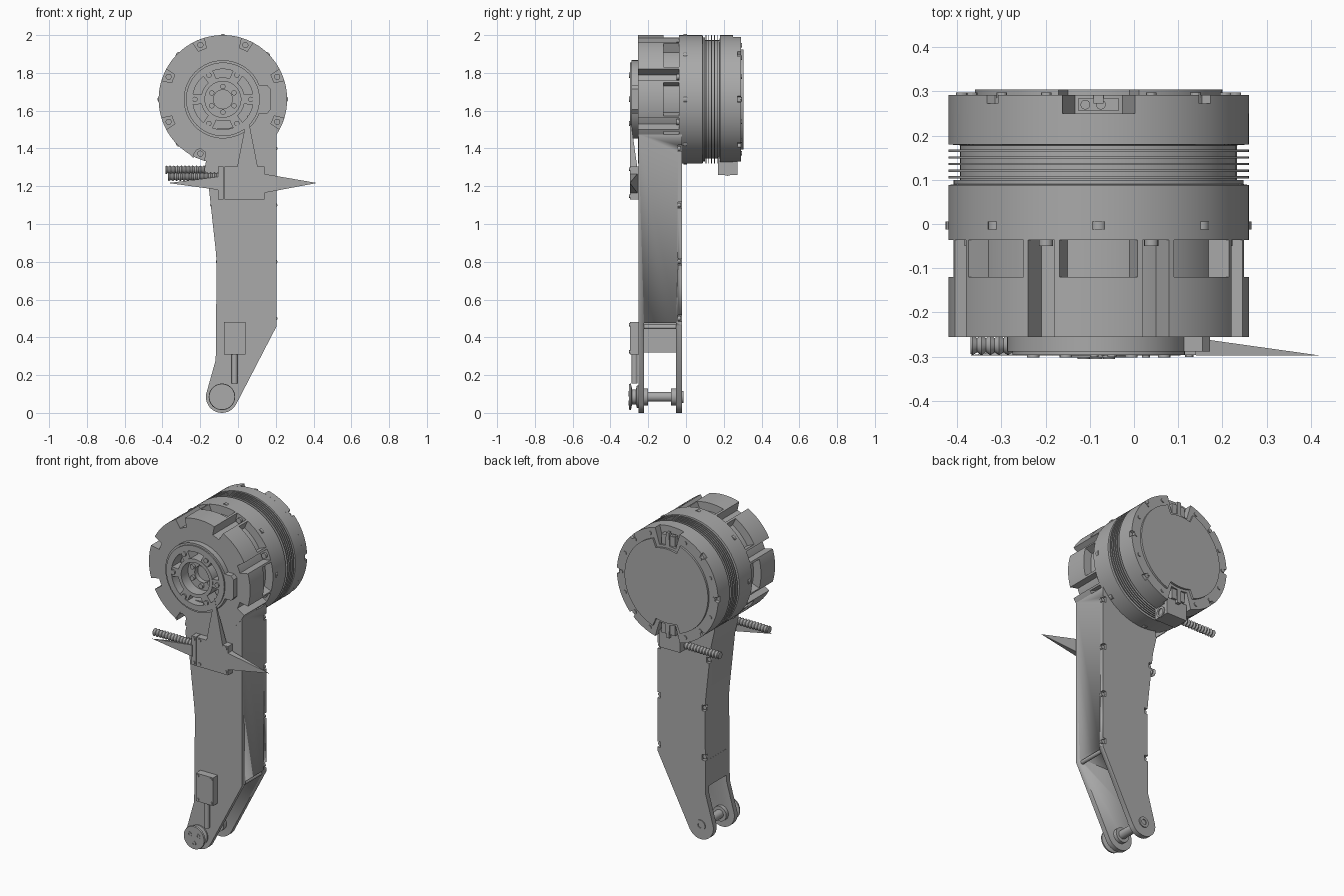
import bpy, bmesh, math
from math import sin, cos, pi, radians

if "Cube" in bpy.data.objects:
    bpy.data.objects.remove(bpy.data.objects["Cube"])

GREY = (0.4, 0.4, 0.4, 1)
metal = bpy.data.materials.new("plain grey")
metal.use_nodes = True
metal.diffuse_color = GREY
metal.node_tree.nodes["Principled BSDF"].inputs["Base Color"].default_value = GREY

CX, CZ, R = -0.08, 1.66, 0.34      # motor axis and radius
FX, FZ = -0.085, 0.085             # foot axis


def finish(name, bm, angle=30):
    bmesh.ops.recalc_face_normals(bm, faces=bm.faces)
    me = bpy.data.meshes.new(name)
    bm.to_mesh(me)
    bm.free()
    ob = bpy.data.objects.new(name, me)
    bpy.context.collection.objects.link(ob)
    me.materials.append(metal)
    bpy.ops.object.select_all(action='DESELECT')
    ob.select_set(True)
    bpy.context.view_layer.objects.active = ob
    bpy.ops.object.shade_smooth_by_angle(angle=radians(angle))
    return ob


def bridge(bm, a, b):
    n = len(a)
    for i in range(n):
        bm.faces.new((a[i], a[(i + 1) % n], b[(i + 1) % n], b[i]))


def lathe(name, profile, c, axis='y', n=64, closed=False):
    """Turn (radius, position) points around an axis through c."""
    place = {'x': lambda a, b, t: (t, c[0] + a, c[1] + b),
             'y': lambda a, b, t: (c[0] + a, t, c[1] + b),
             'z': lambda a, b, t: (c[0] + a, c[1] + b, t)}[axis]
    bm = bmesh.new()
    rings = [[bm.verts.new(place(r * cos(2 * pi * i / n), r * sin(2 * pi * i / n), t))
              for i in range(n)] for r, t in profile]
    for a, b in zip(rings, rings[1:]):
        bridge(bm, a, b)
    if closed:
        bridge(bm, rings[-1], rings[0])
    else:
        bm.faces.new(rings[0])
        bm.faces.new(rings[-1])
    return finish(name, bm)


def cyl(name, r, t0, t1, c, axis='y', n=16):
    return lathe(name, [(r, t0), (r, t1)], c, axis, n)


def ring(name, r0, r1, y0, y1, c=(CX, CZ)):
    return lathe(name, [(r0, y0), (r1, y0), (r1, y1), (r0, y1)], c, closed=True)


def prism(name, pts, y0, y1):
    bm = bmesh.new()
    a, b = [[bm.verts.new((x, y, z)) for x, z in pts] for y in (y0, y1)]
    bridge(bm, a, b)
    bm.faces.new(a)
    bm.faces.new(b)
    return finish(name, bm)


def add_box(bm, x0, x1, y0, y1, z0, z1):
    for v in bmesh.ops.create_cube(bm, size=1)['verts']:
        v.co = (x0 if v.co.x < 0 else x1, y0 if v.co.y < 0 else y1, z0 if v.co.z < 0 else z1)


def box(name, *b):
    bm = bmesh.new()
    add_box(bm, *b)
    return finish(name, bm)


def gear(name, rfun, y0, y1, inner=None, n=360):
    """Slice of the motor whose rim radius depends on the angle."""
    def loop(f, y):
        return [bm.verts.new((CX + f(k * 360 / n) * cos(2 * pi * k / n), y,
                              CZ + f(k * 360 / n) * sin(2 * pi * k / n))) for k in range(n)]
    bm = bmesh.new()
    a, b = loop(rfun, y0), loop(rfun, y1)
    bridge(bm, a, b)
    if inner:
        c, d = loop(lambda t: inner, y0), loop(lambda t: inner, y1)
        bridge(bm, c, d)
        bridge(bm, a, c)
        bridge(bm, b, d)
    else:
        bm.faces.new(a)
        bm.faces.new(b)
    return finish(name, bm)


def polar(r, deg, c=(CX, CZ)):
    return (c[0] + r * cos(radians(deg)), c[1] + r * sin(radians(deg)))


def off(t, step, start=0):
    """Angle between t and the nearest of the repeated directions."""
    return abs((t - start + step / 2) % step - step / 2)


# Front housing: screw channels all the way, pockets in the rear half
channel = lambda t: 0.285 if off(t, 45, 22.5) < 5 else R
pocket = lambda t: 0.29 if off(t, 45) < 15 else channel(t)
gear("housing_front", channel, -0.255, -0.12, inner=0.17)
gear("housing_pockets", pocket, -0.12, -0.035, inner=0.17)
cyl("housing_floor", 0.2, -0.2, -0.03, (CX, CZ), n=48)
for k in range(8):
    cyl("housing_screw", 0.016, -0.05, -0.03, polar(0.311, 22.5 + 45 * k))
    cyl("flange_screw", 0.018, -0.012, 0.006, polar(R - 0.012, 45 * k))

# Motor drum with cooling fins
profile = [(R, -0.036), (R, 0.088), (0.328, 0.09), (0.328, 0.1), (0.313, 0.1)]
for k in range(5):
    y = 0.103 + 0.015 * k
    profile += [(0.313, y), (R, y), (R, y + 0.005), (0.313, y + 0.005)]
profile += [(0.313, 0.178), (R, 0.18), (R, 0.25)]
lathe("motor_drum", profile, (CX, CZ), n=96)

# Rear rim and cover with connector bays at top and bottom
bay = lambda t: 0.24 if off(t, 180, 90) < 14 else R
rim = lambda t: 0.32 if off(t, 45) < 2.5 else bay(t)
gear("rear_drum", bay, 0.25, 0.272)
gear("rear_rim", rim, 0.272, 0.292)
gear("rear_cover", lambda t: 0.225 if off(t, 180, 90) < 19 else 0.28, 0.29, 0.304)
for k in range(16):
    if k % 8 != 4:
        cyl("rear_screw", 0.012, 0.285, 0.297, polar(0.31, 22.5 * k), n=12)
for s in (-1, 1):
    box("connector", CX - 0.045, CX + 0.045, 0.255, 0.285, CZ + s * 0.27 - 0.03, CZ + s * 0.27 + 0.03)
for x in (-0.11, -0.075):
    cyl("connector_pin", 0.011, 1.95, 1.964, (x, 0.27), 'z')

# Leg outline, foot arc included
outline = [(0.205, 0.46), (0.205, 1.475), (0.1, 1.52), (-0.17, 1.5), (-0.3, 1.475), (-0.335, 1.445),
           (-0.235, 1.347), (-0.232, 1.385), (-0.2, 1.4), (-0.172, 1.38), (-0.168, 1.34), (-0.178, 1.29),
           (-0.153, 1.18), (-0.118, 0.86), (-0.113, 0.8), (-0.118, 0.28)]
outline += [polar(0.085, 170 + 160 * k / 16, (FX, FZ)) for k in range(17)]
leg = prism("leg", outline, -0.252, -0.02)

# Fork opening and bolt seats cut out of the leg
cut = bmesh.new()
add_box(cut, -1, 1, -0.222, -0.052, -0.2, 0.475)
seats = [(0.205, z) for z in (0.5, 0.8, 1.1, 1.4)] + [(-0.113, 0.5), (-0.113, 0.8), (-0.144, 1.1)]
for x, z in seats:
    add_box(cut, x - 0.02, x + 0.02, -0.042, -0.01, z - 0.017, z + 0.017)
cutter = finish("leg_cutter", cut)
cutter.hide_render = True
mod = leg.modifiers.new("cut", 'BOOLEAN')
mod.operation, mod.solver, mod.object = 'DIFFERENCE', 'EXACT', cutter
bpy.context.view_layer.objects.active = leg
bpy.ops.object.modifier_apply(modifier=mod.name)
bpy.data.objects.remove(cutter)
for x, z in seats:
    cyl("leg_bolt", 0.012, -0.045, -0.03, (x - math.copysign(0.008, x), z), n=12)
box("fork_wall", -0.117, -0.1, -0.225, -0.05, 0.32, 0.48)
cyl("fork_bar", 0.012, -0.23, -0.045, (0.185, 0.455))

# Foot axle and pulley
FOOT = (FX, FZ)
lathe("foot_axle", [(0.045, -0.23), (0.045, -0.2), (0.026, -0.2), (0.026, -0.08), (0.045, -0.08),
                    (0.045, -0.045)], FOOT, n=32)
ring("foot_bushing", 0.016, 0.032, -0.025, -0.014, FOOT)
lathe("foot_pulley", [(0.068, -0.302), (0.07, -0.292), (0.04, -0.285), (0.04, -0.265), (0.06, -0.26),
                      (0.06, -0.25)], FOOT, n=48)
for a in (-90, 30, 150):
    ring("pulley_screw", 0.006, 0.014, -0.305, -0.3, polar(0.033, a, FOOT))

# Lower sensor box with rod
lower = box("lower_box", -0.075, 0.04, -0.297, -0.25, 0.31, 0.48)
cyl("lower_rod", 0.016, 0.155, 0.32, (-0.018, -0.272), 'z')
for x in (-0.062, 0.027):
    for z in (0.323, 0.467):
        cyl("lower_box_screw", 0.009, -0.302, -0.29, (x, z), n=12)

# Output hub on the front
ring("hub_cover", 0.175, 0.207, -0.288, -0.25)
ring("hub_outer_ring", 0.16, 0.195, -0.296, -0.21)
ring("hub_inner_ring", 0.095, 0.116, -0.296, -0.2)
tab = [polar(0.2, a) for a in (-22, 22)] + [(0.155, CZ + 0.075), (0.172, CZ + 0.055),
                                           (0.172, CZ - 0.055), (0.155, CZ - 0.075)]
prism("hub_tab", tab, -0.288, -0.25)
for k in range(6):
    a = 60 * k
    prism("hub_spoke", [polar(0.105, a - 13), polar(0.17, a - 10), polar(0.17, a + 10),
                        polar(0.105, a + 13)], -0.293, -0.22)
    cyl("hub_spoke_screw", 0.014, -0.302, -0.29, polar(0.148, a))
    cyl("hub_bolt", 0.014, -0.245, -0.2, polar(0.068, a + 30))
ring("hub_step", 0.05, 0.097, -0.23, -0.195)

# Upper sensor box
box("upper_box", -0.072, 0.14, -0.296, -0.25, 1.13, 1.305)
box("upper_box_clamp", -0.105, -0.076, -0.296, -0.25, 1.13, 1.305)
for x in (-0.09, -0.05, 0.125):
    for z in (1.147, 1.29):
        cyl("upper_box_screw", 0.01, -0.301, -0.29, (x, z), n=12)


def spike(name, base, tip):
    bm = bmesh.new()
    vs = [bm.verts.new(p) for p in base]
    top = bm.verts.new(tip)
    bm.faces.new(vs)
    for i in range(4):
        bm.faces.new((vs[i], vs[(i + 1) % 4], top))
    finish(name, bm, 10)


F, B = -0.297, -0.258
for name, x, half, tip in (("left_spike", 0.14, 0.05, 0.418), ("right_spike", -0.1, 0.035, -0.37)):
    spike(name, [(x, F, 1.215 - half), (x, B, 1.215 - half), (x, B, 1.215 + half),
                 (x, F, 1.215 + half)], (tip, F, 1.217))
spike("upper_spike", [(-0.005, F, 1.3), (0.105, F, 1.3), (0.105, B, 1.3), (-0.005, B, 1.3)], (0.05, F, 1.58))


# Ribbed cable sleeves
def sleeve(name, x0, x1, c):
    steps = int((x1 - x0) / 0.005)
    lathe(name, [(0.0195 + 0.0035 * sin(k * pi / 2), x0 + 0.005 * k) for k in range(steps)], c, 'x', 20)


sleeve("front_sleeve", -0.37, -0.1, (-0.274, 1.25))
sleeve("rear_sleeve", -0.385, -0.14, (0.22, 1.287))

# Cable outlet under the motor
box("cable_outlet", -0.15, -0.01, 0.17, 0.272, 1.26, 1.36)
lathe("outlet_collar", [(0.02, -0.012), (0.032, -0.012), (0.032, -0.004), (0.02, -0.004)],
      (0.22, 1.287), 'x', 24, closed=True)
